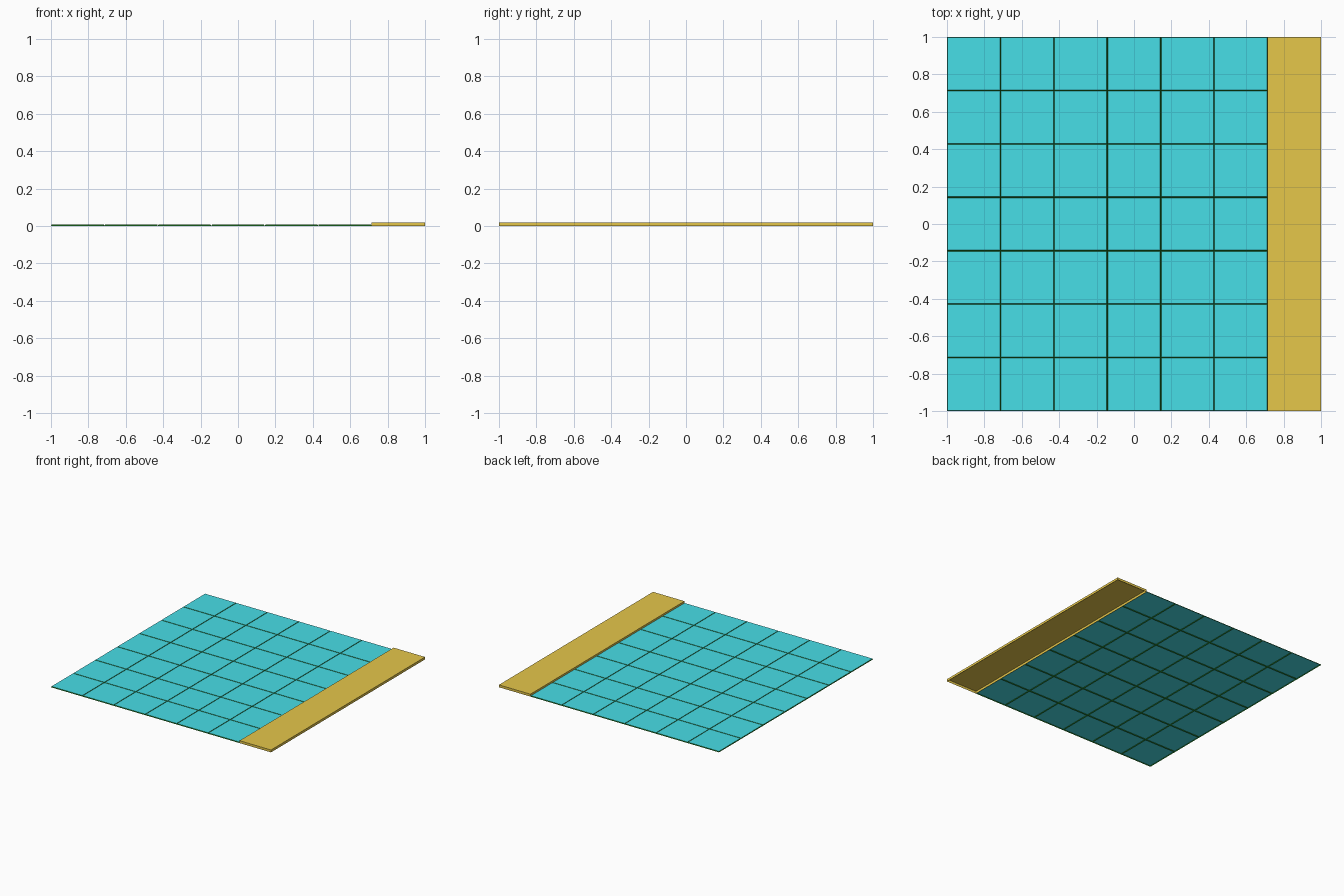
import bpy
import bmesh

cube = bpy.data.objects.get("Cube")
if cube:
    bpy.data.objects.remove(cube, do_unlink=True)

CELL = 2 / 7
COLUMNS, ROWS = 6, 7
EDGE = COLUMNS * CELL - 1      # where the tiles meet the plank
BEVEL = 0.003
TILE_TOP = 0.007
PLANK_TOP = 0.02


def material(name, srgb):
    linear = [((c / 255 + 0.055) / 1.055) ** 2.4 for c in srgb]
    mat = bpy.data.materials.new(name)
    mat.use_nodes = True
    mat.diffuse_color = (*linear, 1)
    mat.node_tree.nodes["Principled BSDF"].inputs["Base Color"].default_value = (*linear, 1)
    return mat


def add_object(name, bm, mats):
    mesh = bpy.data.meshes.new(name)
    bm.to_mesh(mesh)
    bm.free()
    for mat in mats:
        mesh.materials.append(mat)
    obj = bpy.data.objects.new(name, mesh)
    bpy.context.collection.objects.link(obj)
    return obj


turquoise = material("turquoise", (72, 223, 232))
green = material("green", (32, 128, 36))
ochre = material("ochre", (230, 199, 74))

# Tiles: a grid whose cells rise slightly, with steep green rims
bm = bmesh.new()
bmesh.ops.create_grid(bm, x_segments=COLUMNS, y_segments=ROWS, size=1)
bmesh.ops.scale(bm, vec=((1 + EDGE) / 2, 1, 1), verts=bm.verts)
bmesh.ops.translate(bm, vec=((EDGE - 1) / 2, 0, 0), verts=bm.verts)
bm.normal_update()
rims = bmesh.ops.inset_individual(bm, faces=bm.faces[:], thickness=BEVEL,
                                  depth=TILE_TOP, use_even_offset=True)
for face in rims["faces"]:
    face.material_index = 1
add_object("tiles", bm, [turquoise, green])

# Side plank: a shallow box, open underneath
bm = bmesh.new()
bmesh.ops.create_cube(bm, size=1)
bmesh.ops.scale(bm, vec=(1 - EDGE, 2, PLANK_TOP), verts=bm.verts)
bmesh.ops.translate(bm, vec=((1 + EDGE) / 2, 0, PLANK_TOP / 2), verts=bm.verts)
underside = [f for f in bm.faces if f.normal.z < -0.9]
bmesh.ops.delete(bm, geom=underside, context="FACES_ONLY")
add_object("side_plank", bm, [ochre])
